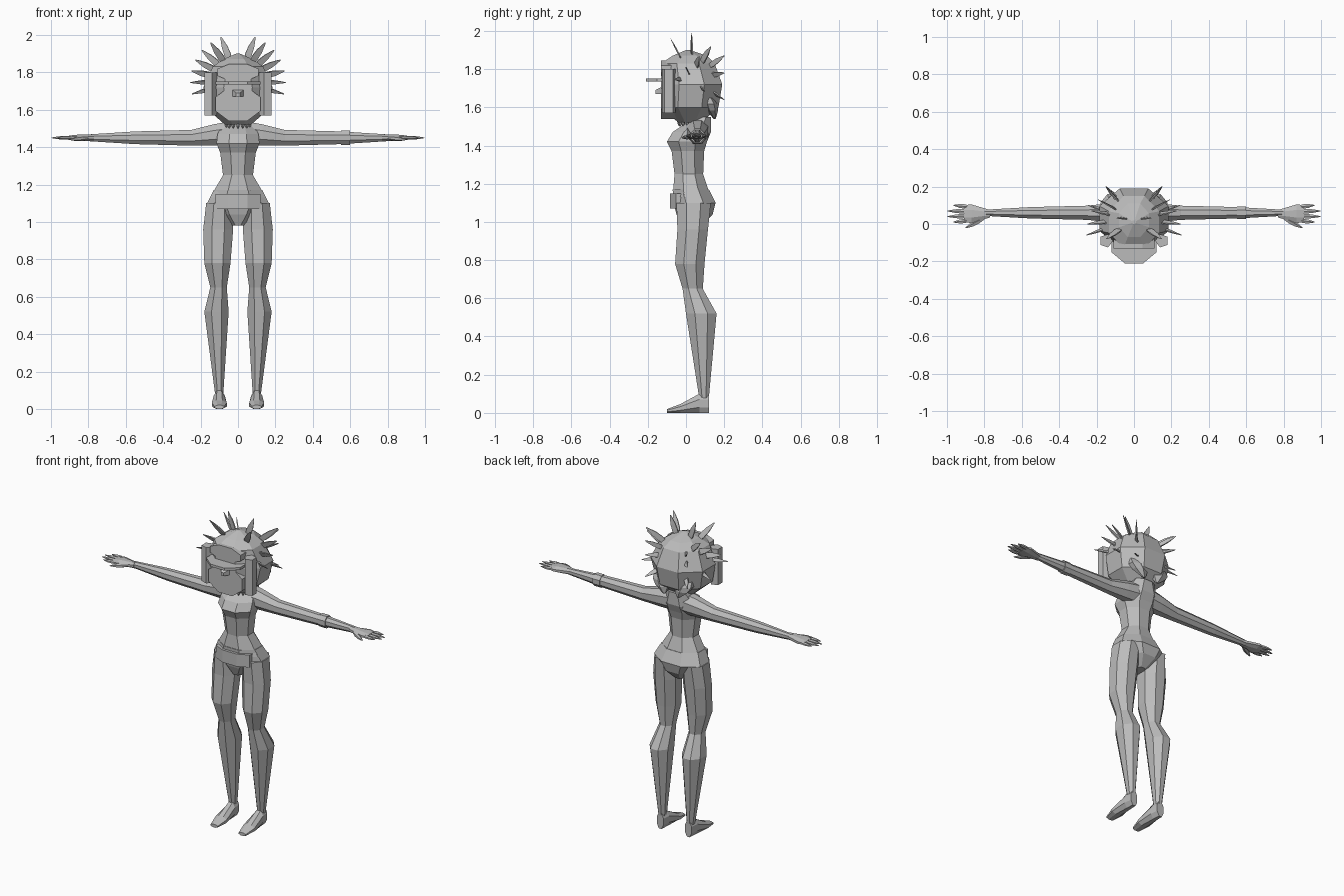
import bpy, bmesh, math
from mathutils import Vector

default_cube = bpy.data.objects.get("Cube")
if default_cube:
    bpy.data.objects.remove(default_cube)

grey = bpy.data.materials.new("plain grey")
grey.use_nodes = True
grey.diffuse_color = (0.5, 0.5, 0.5, 1)
grey.node_tree.nodes["Principled BSDF"].inputs["Base Color"].default_value = grey.diffuse_color

X, Y, Z = Vector((1, 0, 0)), Vector((0, 1, 0)), Vector((0, 0, 1))


def tube(name, stations, across, up, sides=8, mirrored=False):
    """Skin flat-sided rings; each station is a centre, a half width and a half height."""
    bm = bmesh.new()
    reach = 1 / math.cos(math.pi / sides)
    loops = []
    for centre, half_width, half_height in stations:
        loop = []
        for i in range(sides):
            angle = math.tau * (i + 0.5) / sides
            offset = across * half_width * math.cos(angle) + up * half_height * math.sin(angle)
            loop.append(bm.verts.new(Vector(centre) + offset * reach))
        loops.append(loop)
    for lower, upper in zip(loops, loops[1:]):
        for i in range(sides):
            bm.faces.new((lower[i - 1], lower[i], upper[i], upper[i - 1]))
    bm.faces.new(loops[0])
    bm.faces.new(loops[-1])
    bmesh.ops.recalc_face_normals(bm, faces=bm.faces)
    mesh = bpy.data.meshes.new(name)
    bm.to_mesh(mesh)
    bm.free()
    mesh.materials.append(grey)
    obj = bpy.data.objects.new(name, mesh)
    bpy.context.collection.objects.link(obj)
    if mirrored:
        obj.modifiers.new("mirror", 'MIRROR').use_mirror_merge = False
    return obj


def body(name, levels):
    """Symmetric upright part; each level is height, half width, y centre, half depth."""
    return tube(name, [((0, y, z), width, depth) for z, width, y, depth in levels], X, Y)


def slab(name, centre, direction, length, half_width, half_height, across, up, **options):
    """Straight prism with the same section at both ends."""
    end = Vector(centre) + direction * length
    return tube(name, [(c, half_width, half_height) for c in (centre, end)], across, up, **options)


def taper(name, start, end, width, thickness, across, up, sides=6, mirrored=False):
    """Rounded, pointed part that is fullest past its middle."""
    start, end = Vector(start), Vector(end)
    stations = []
    for t in (0, 0.3, 0.6, 0.9, 1):
        size = 0.15 + 0.85 * math.sin(math.pi * (0.2 + 0.8 * t))
        stations.append((start.lerp(end, t), width * size, thickness * size))
    return tube(name, stations, across, up, sides, mirrored)


# Torso, pelvis, belt and neck
body("pelvis", [(0.98, 0.035, 0.03, 0.055), (1.04, 0.11, 0.045, 0.095),
                (1.1, 0.165, 0.045, 0.11), (1.17, 0.13, 0.025, 0.095)])
body("torso", [(1.13, 0.15, 0.03, 0.1), (1.25, 0.08, 0.015, 0.075),
               (1.37, 0.095, 0.01, 0.085), (1.42, 0.115, 0.005, 0.105),
               (1.47, 0.11, 0.03, 0.1), (1.55, 0.07, 0.09, 0.04)])
slab("belt_front", (0, -0.03, 1.07), Z, 0.08, 0.12, 0.055, X, Y)
slab("neck", (0, 0.06, 1.5), Z, 0.1, 0.045, 0.05, X, Y)

# Legs: hip, thigh, lower thigh, knee, calf, ankle
leg = [(1.1, 0.1, 0.04, 0.07, 0.09), (0.96, 0.106, 0.035, 0.08, 0.08),
       (0.78, 0.11, 0.02, 0.07, 0.077), (0.65, 0.104, 0.035, 0.044, 0.053),
       (0.52, 0.115, 0.08, 0.065, 0.08), (0.06, 0.1, 0.095, 0.02, 0.023)]
tube("legs", [((x, y, z), width, depth) for z, x, y, width, depth in leg], X, Y, mirrored=True)

# Feet: heel, instep, ball, toe, always resting on the ground
foot = [(0.12, 0.024, 0.05), (0.07, 0.03, 0.05), (-0.03, 0.04, 0.023), (-0.1, 0.025, 0.01)]
tube("feet", [((0.1, y, half), width, half) for y, width, half in foot], X, Z, mirrored=True)

# Arms: shoulder root, shoulder, upper arm, elbow, wrist
arm = [(0.03, 1.475, 0.065), (0.13, 1.465, 0.057), (0.25, 1.45, 0.042),
       (0.55, 1.45, 0.034), (0.8, 1.45, 0.018)]
tube("arms", [((x, 0.06, z), 0.9 * r, r) for x, z, r in arm], Y, Z, mirrored=True)
slab("left_cuff", (0.55, 0.06, 1.45), X, 0.05, 0.034, 0.038, Y, Z)

# Palms, fingers and thumbs
palm = [(0.77, 0.02, 0.018), (0.87, 0.05, 0.016), (0.91, 0.045, 0.01)]
tube("palms", [((x, 0.055, 1.45), width, half) for x, width, half in palm], Y, Z, mirrored=True)
for i in range(4):
    spread = i - 1.5
    tip_x = 1 - 0.015 * spread * spread
    taper(f"finger_{i}", (0.88, 0.055 + 0.024 * spread, 1.45),
          (tip_x, 0.055 + 0.03 * spread, 1.45), 0.012, 0.009, Y, Z, mirrored=True)
taper("thumb", (0.8, 0.035, 1.45), (0.9, -0.02, 1.44), 0.017, 0.012, Y, Z, mirrored=True)

# Faceted head with a flat face, brow, nose and visor brim
body("head", [(1.52, 0.07, 0.02, 0.06), (1.6, 0.16, 0.02, 0.15), (1.72, 0.185, 0.03, 0.16),
              (1.83, 0.135, 0.01, 0.14), (1.87, 0.08, 0.02, 0.09), (1.9, 0.01, 0.01, 0.01)])
slab("face", (0, 0, 1.63), -Y, 0.13, 0.12, 0.09, X, Z)
slab("brow", (0, 0, 1.8), -Y, 0.13, 0.11, 0.045, X, Z)
tube("nose", [((0, -0.12, 1.69), 0.035, 0.02), ((0, -0.16, 1.68), 0.01, 0.01)], X, Z, 4)
slab("brim", (0, -0.11, 1.735), Z, 0.016, 0.12, 0.1, X, Y)

# Side flaps and loose locks at the nape
slab("side_flap", (0.15, -0.09, 1.57), Z, 0.23, 0.03, 0.03, X, Y, sides=5, mirrored=True)
taper("nape_lock", (0.1, 0.12, 1.65), (0.05, 0.15, 1.54), 0.05, 0.03, X, Y, mirrored=True)


def petal(name, tip, inward, width):
    """Thin leaf running from inside the hair out to its tip."""
    tip = Vector(tip)
    base = tip.lerp(Vector((0, 0.03, 1.75)), inward)
    across = (tip - base).cross(Y + Z / 2).normalized()
    flat = across.cross(tip - base).normalized()
    taper(name, base, tip, width, 0.004, across, flat, 4, True)


# Headdress fan, from the low side quills up to the tall crown petals
for i, lean in enumerate((0.1, -0.06, 0, 0.07, 0.13, -0.08, 0.03)):
    angle = math.radians(14 * i - 15)
    tip = (0.255 * math.cos(angle), lean, 1.75 + 0.255 * math.sin(angle))
    petal(f"fan_petal_{i}", tip, 0.55, 0.012 if i < 2 else 0.018)
for i, height in enumerate((1.64, 1.78, 1.87)):
    petal(f"back_petal_{i}", (0.15, 0.2, height), 0.5, 0.014)

# Bead fringe at the throat
for i in range(-3, 4):
    x, y = 0.065 * math.sin(i * 0.4), 0.03 - 0.065 * math.cos(i * 0.4)
    taper(f"bead_{i + 4}", (x, y, 1.54), (x, y, 1.5), 0.01, 0.01, X, Y)
